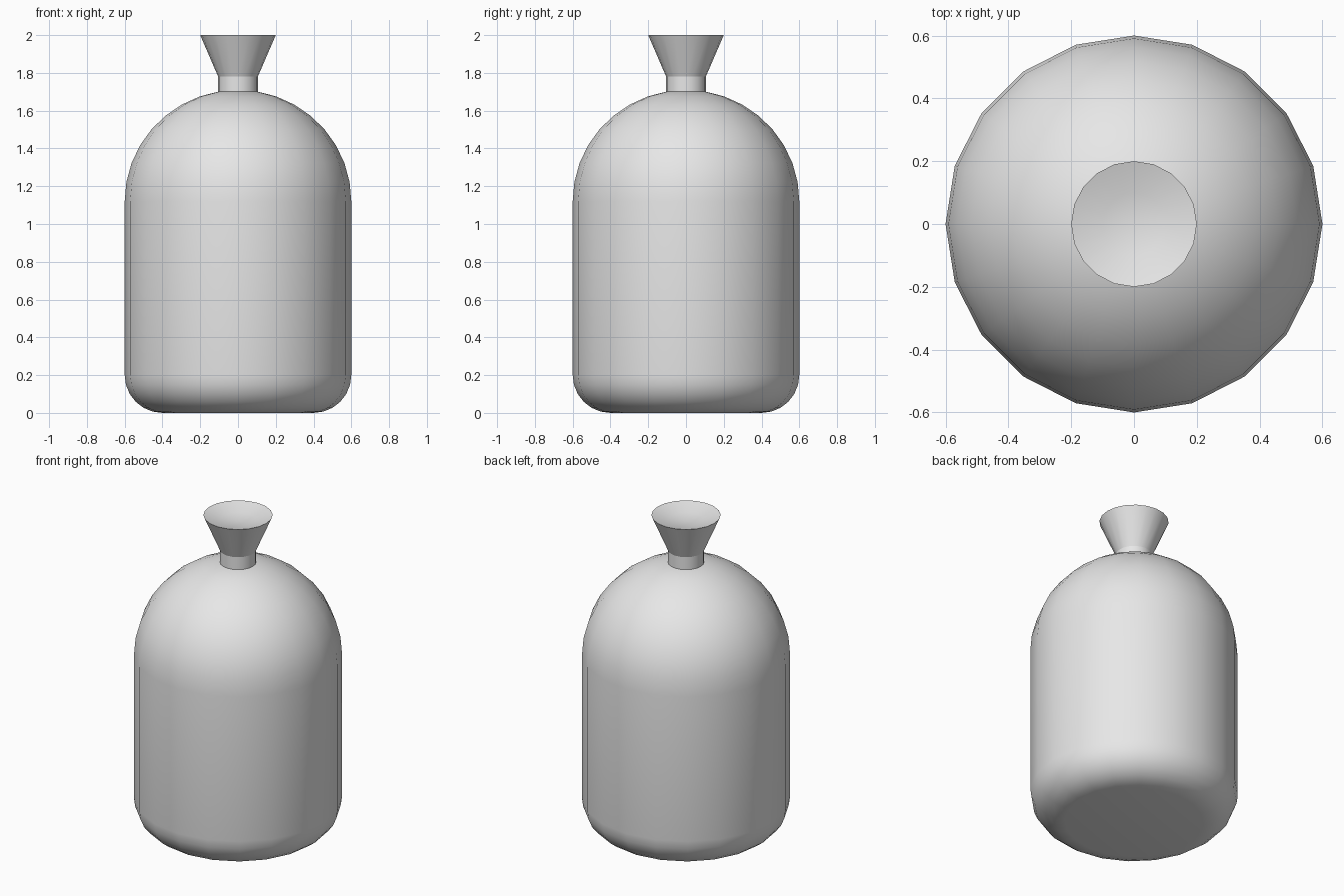
import bpy, bmesh, math

cube = bpy.data.objects.get("Cube")
if cube:
    bpy.data.objects.remove(cube)

SIDES = 20

grey = bpy.data.materials.new("plain grey")
grey.use_nodes = True
colour = (0.8, 0.8, 0.8, 1)
grey.diffuse_color = colour
grey.node_tree.nodes["Principled BSDF"].inputs["Base Color"].default_value = colour


def arc(cx, cz, rx, rz, start, end, steps):
    """Points (radius, height) along an elliptical arc, angles in degrees."""
    angles = [math.radians(start + (end - start) * i / steps) for i in range(steps + 1)]
    return [(cx + rx * math.cos(a), cz + rz * math.sin(a)) for a in angles]


def lathe(name, profile):
    """Turn a bottom-to-top profile, whose ends lie on the axis, around z."""
    bm = bmesh.new()
    verts = [bm.verts.new((r, 0, z)) for r, z in profile]
    edges = [bm.edges.new(pair) for pair in zip(verts, verts[1:])]
    bmesh.ops.spin(bm, geom=verts + edges, cent=(0, 0, 0), axis=(0, 0, 1),
                   angle=math.tau, steps=SIDES, use_merge=False)
    bmesh.ops.remove_doubles(bm, verts=bm.verts[:], dist=1e-4)
    bmesh.ops.recalc_face_normals(bm, faces=bm.faces[:])
    mesh = bpy.data.meshes.new(name)
    bm.to_mesh(mesh)
    bm.free()
    mesh.materials.append(grey)
    obj = bpy.data.objects.new(name, mesh)
    bpy.context.collection.objects.link(obj)
    bpy.ops.object.select_all(action='DESELECT')
    obj.select_set(True)
    bpy.context.view_layer.objects.active = obj
    bpy.ops.object.shade_smooth_by_angle(angle=math.radians(20))
    return obj


# Body: flat base, rounded lower edge, straight wall and domed shoulder
base_edge = arc(0.4, 0.2, 0.2, 0.2, -90, 0, 6)
shoulder = arc(0, 1.12, 0.6, 0.59, 0, 80.4, 8)
lathe("body", [(0, 0)] + base_edge + shoulder + [(0, 1.7)])

# Neck and flared mouth with a shallow dished top
lathe("neck_and_mouth", [(0, 1.69), (0.105, 1.69), (0.105, 1.78),
                         (0.2, 2.0), (0.1, 1.97), (0, 1.96)])
